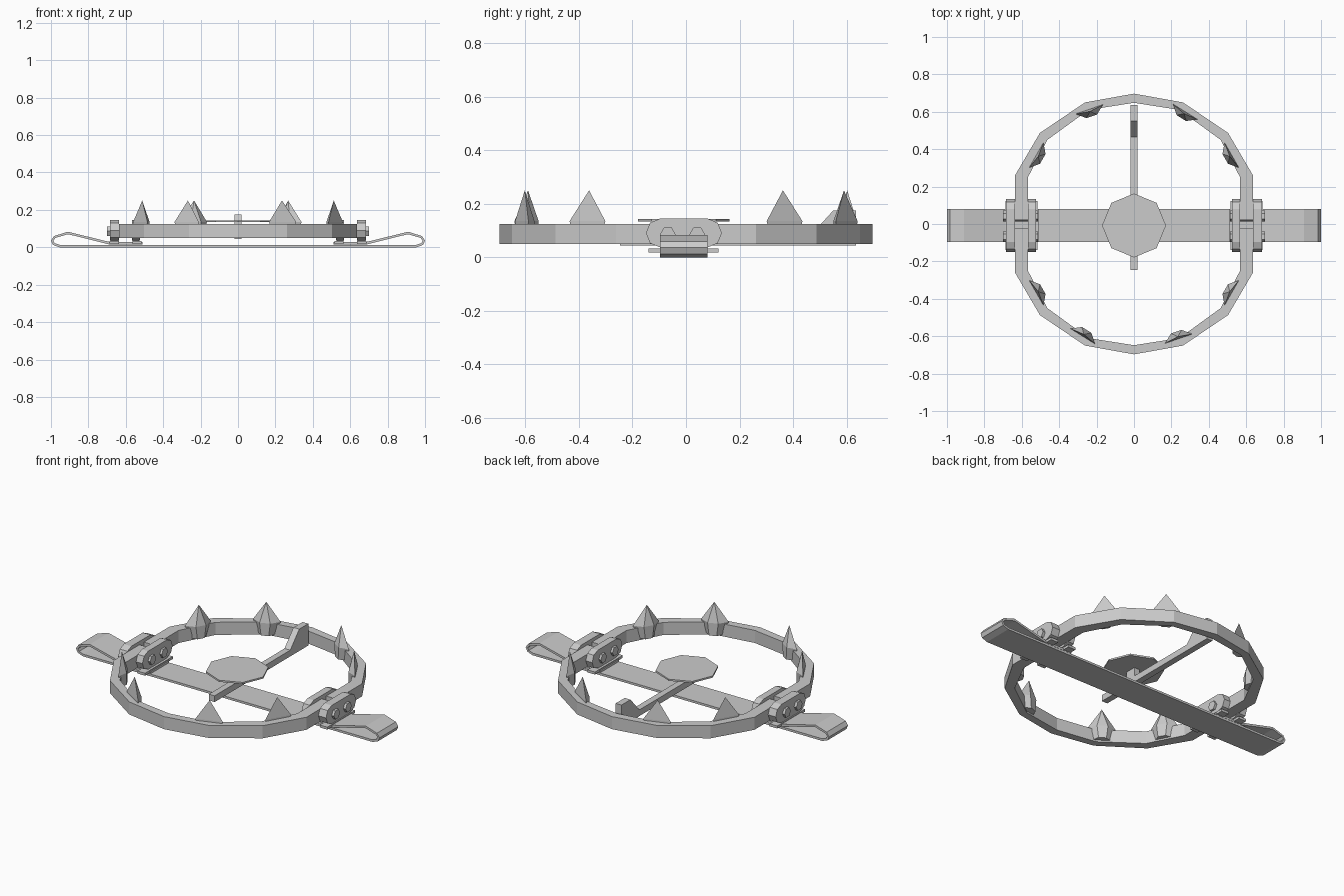
import bpy, bmesh
from math import cos, sin, pi
from mathutils import Vector

if "Cube" in bpy.data.objects:
    bpy.data.objects.remove(bpy.data.objects["Cube"])


def mesh_object(name, verts, faces):
    me = bpy.data.meshes.new(name)
    me.from_pydata(verts, [], faces)
    bm = bmesh.new()
    bm.from_mesh(me)
    bmesh.ops.recalc_face_normals(bm, faces=bm.faces)
    bm.to_mesh(me)
    bm.free()
    ob = bpy.data.objects.new(name, me)
    bpy.context.collection.objects.link(ob)
    return ob


def extrude(name, outline, lo, hi, axis):
    """Prism: 2D outline swept from lo to hi along an axis."""
    def place(p, t):
        return {'x': (t, p[0], p[1]), 'y': (p[0], t, p[1]), 'z': (p[0], p[1], t)}[axis]
    n = len(outline)
    verts = [place(p, t) for t in (lo, hi) for p in outline]
    faces = [list(range(n)), list(range(2 * n - 1, n - 1, -1))]
    faces += [(i, (i + 1) % n, n + (i + 1) % n, n + i) for i in range(n)]
    return mesh_object(name, verts, faces)


def band(name, a, b, lo, hi, axis):
    """Open strip between two matching paths a and b, swept along an axis."""
    return extrude(name, a + b[::-1], lo, hi, axis)


def polygon(n, r, cx, cy, start=0.0):
    return [(cx + r * cos(start + 2 * pi * i / n), cy + r * sin(start + 2 * pi * i / n)) for i in range(n)]


def box(name, x0, x1, y0, y1, z0, z1):
    return extrude(name, [(x0, y0), (x1, y0), (x1, y1), (x0, y1)], z0, z1, 'z')


def mirror_path(half):
    """Half path starts on the centre line; returns the full path left to right."""
    return [(-x, y) for x, y in half[:0:-1]] + half


YC = -0.008

# Jaws: two half rings
outer = mirror_path([(0, .697), (.262, .65), (.503, .487), (.635, .262), (.635, .021)])
inner = mirror_path([(0, .648), (.243, .61), (.463, .45), (.567, .25), (.567, .021)])
for s, side in ((1, "back"), (-1, "front")):
    band(side + "_jaw", [(s * x, s * y) for x, y in outer],
         [(s * x, s * y) for x, y in inner], .05, .125, 'z')


# Teeth: wedge bodies on the inner jaw face, tapering to a point
def tooth(name, centre, tangent):
    c, t = Vector((*centre, 0)), Vector((*tangent, 0)).normalized()
    inward = Vector((-t.y, t.x, 0))
    if inward.dot(c) > 0:
        inward = -inward
    section = [(-.077, -.012), (-.03, .028), (.03, .028), (.077, -.012)]
    verts = []
    for z, k in ((.06, .72), (.135, 1)):
        verts += [c + t * u * k + inward * v + Vector((0, 0, z)) for u, v in section]
    verts.append(c + Vector((0, 0, .25)))
    faces = [(3, 2, 1, 0)]
    for i in range(4):
        j = (i + 1) % 4
        faces += [(i, j, 4 + j, 4 + i), (4 + i, 4 + j, 8)]
    mesh_object(name, verts, faces)


teeth = [((.268, .59), (.12, -.075)), ((-.235, .602), (.14, .048)),
         ((.512, .362), (.08, -.14)), ((-.512, .362), (.08, .14))]
for s, side in ((1, "back"), (-1, "front")):
    for i, (c, t) in enumerate(teeth):
        tooth(f"{side}_tooth_{i + 1}", (s * c[0], s * c[1]), t)

# Base strip with the folded leaf spring at each end
out = mirror_path([(0, 0), (.955, 0), (.99, .013), (1, .036), (.984, .06), (.91, .083), (.68, .027), (.51, .027)])
ins = mirror_path([(0, .013), (.952, .013), (.98, .022), (.987, .036), (.976, .05), (.909, .07), (.683, .014), (.51, .014)])
band("leaf_spring", out, ins, -.097, .081, 'y')

# Hinge brackets: rounded plates, feet and hex bolts
r, hy = .054, .088
plate = [(YC + hy + r * cos(a), .091 + r * sin(a)) for a in [-pi / 2 + i * pi / 4 for i in range(5)]]
plate += [(YC - hy + r * cos(a), .091 + r * sin(a)) for a in [pi / 2 + i * pi / 4 for i in range(5)]]
for s, side in ((1, "right"), (-1, "left")):
    for label, x0, x1 in (("inner", .525, .567), ("outer", .635, .685)):
        extrude(f"{side}_{label}_hinge_plate", plate, s * x0, s * x1, 'x')
        f0, f1 = (.515, .565) if label == "inner" else (.637, .687)
        box(f"{side}_{label}_hinge_foot", s * f0, s * f1, -.14, .122, .018, .033)
        box(f"{side}_{label}_hinge_web", s * (x0 + .004), s * (x1 - .004), -.09, .074, .03, .045)
    for i, y in enumerate((-.068, .042)):
        extrude(f"{side}_hinge_bolt_{i + 1}", polygon(6, .029, y, .086), s * .512, s * .70, 'x')

# Trigger: arm with upturned end, post and eight-sided pan
arm = [(-.247, .045), (.635, .045), (.635, .175), (.55, .175), (.465, .082), (-.247, .082)]
extrude("trigger_arm", arm, -.019, .019, 'x')
box("pan_post", -.019, .019, -.04, .025, .08, .137)
extrude("trigger_pan", polygon(8, .171, 0, YC, pi / 2), .134, .144, 'z')
